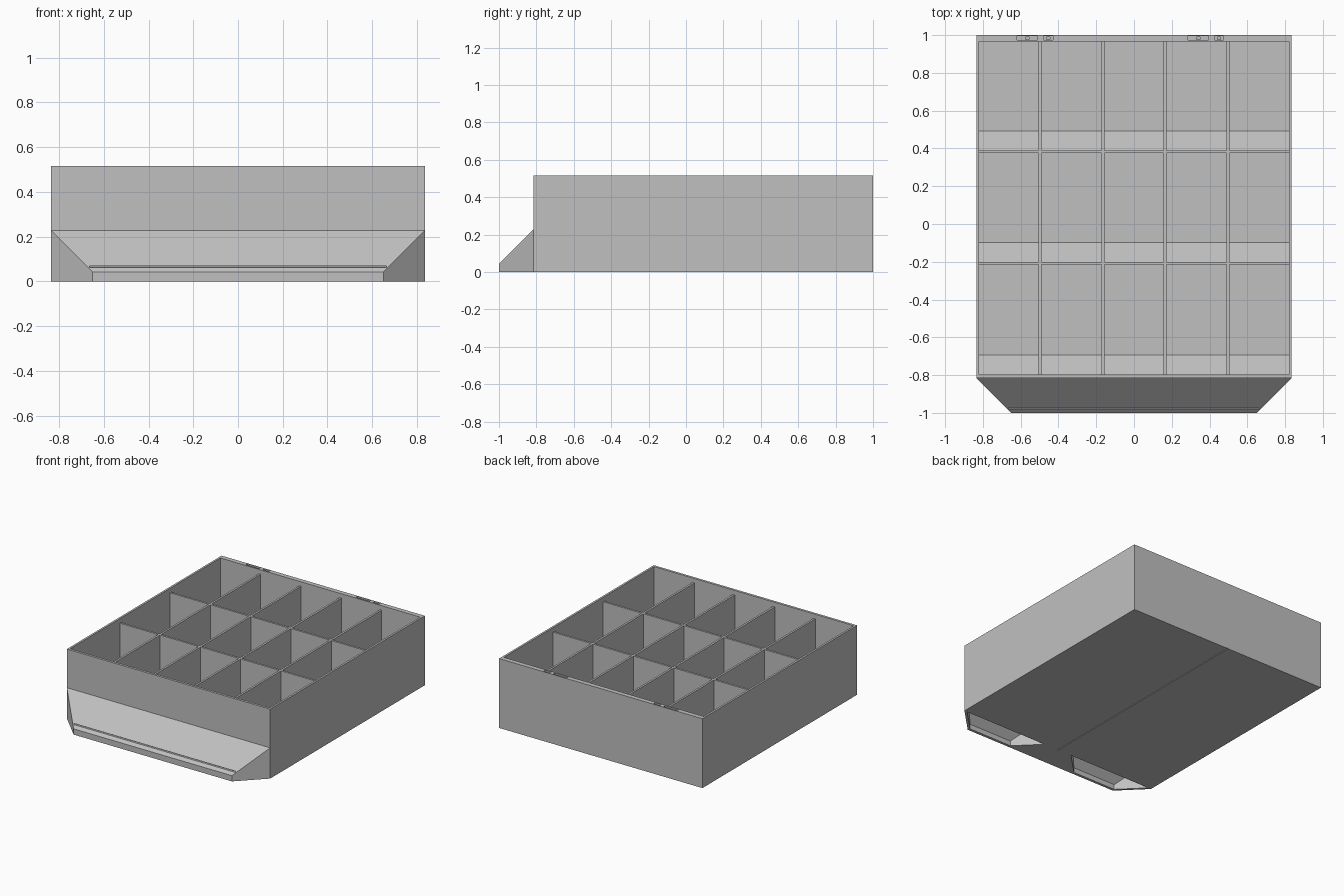
import bpy, bmesh

if "Cube" in bpy.data.objects:
    bpy.data.objects.remove(bpy.data.objects["Cube"])

grey = bpy.data.materials.new("plain grey")
grey.diffuse_color = (0.53, 0.53, 0.53, 1)
grey.use_nodes = True
grey.node_tree.nodes["Principled BSDF"].inputs["Base Color"].default_value = grey.diffuse_color


def make(name, bm):
    bmesh.ops.recalc_face_normals(bm, faces=bm.faces)
    me = bpy.data.meshes.new(name)
    bm.to_mesh(me)
    bm.free()
    me.materials.append(grey)
    ob = bpy.data.objects.new(name, me)
    bpy.context.collection.objects.link(ob)
    return ob


def loft(bm, a, b):
    """Closed solid between two loops with the same number of points."""
    va = [bm.verts.new(p) for p in a]
    vb = [bm.verts.new(p) for p in b]
    n = len(va)
    bm.faces.new(va)
    bm.faces.new(vb[::-1])
    for i in range(n):
        j = (i + 1) % n
        bm.faces.new((va[i], vb[i], vb[j], va[j]))


def prism(bm, x0, x1, profile):
    """Extrude a (y, z) profile along x."""
    loft(bm, [(x0, y, z) for y, z in profile], [(x1, y, z) for y, z in profile])


def box(bm, x0, x1, y0, y1, z0, z1):
    prism(bm, x0, x1, [(y0, z0), (y1, z0), (y1, z1), (y0, z1)])


def wedge(bm, root, front, y_root, y_front, z0, z_root, z_front):
    """Tapered wedge: tall and wide at the root, low and narrow at the front."""
    def rect(xs, y, z1):
        return [(xs[0], y, z0), (xs[1], y, z0), (xs[1], y, z1), (xs[0], y, z1)]
    loft(bm, rect(root, y_root, z_root), rect(front, y_front, z_front))


def cut(target, bm):
    cutter = make("cutter", bm)
    cutter.hide_render = True
    mod = target.modifiers.new("cut", 'BOOLEAN')
    mod.operation = 'DIFFERENCE'
    mod.solver = 'EXACT'
    mod.object = cutter
    bpy.context.view_layer.objects.active = target
    bpy.ops.object.modifier_apply(modifier=mod.name)
    bpy.data.objects.remove(cutter)


# Tray body
W, TOP, FLOOR, DIV = 0.835, 0.515, 0.02, 0.482
bm = bmesh.new()
box(bm, -W, W, -0.815, 1.0, 0, TOP)
tray = make("tray_body", bm)

# Open space above the dividers
bm = bmesh.new()
box(bm, -0.82, 0.82, -0.797, 0.965, DIV, TOP + 0.1)
cut(tray, bm)

# Fifteen compartments, each with a 45 degree ramp at its front
T = 0.0075
x_edges = [-0.82 - T, -0.497, -0.165, 0.165, 0.497, 0.82 + T]
y_cells = [(-0.797, -0.215), (-0.2, 0.375), (0.39, 0.965)]
R = 0.103
bm = bmesh.new()
for xa, xb in zip(x_edges, x_edges[1:]):
    for y0, y1 in y_cells:
        prism(bm, xa + T, xb - T, [(y0, FLOOR + R), (y0 + R, FLOOR), (y1, FLOOR),
                                   (y1, DIV + 0.01), (y0, DIV + 0.01)])
cut(tray, bm)

# Shallow pockets in the back rim
pockets = [(-0.62, -0.51), (-0.48, -0.43), (0.285, 0.395), (0.425, 0.475)]
bm = bmesh.new()
for a, b in pockets:
    box(bm, a, b, 0.975, 0.994, TOP - 0.012, TOP + 0.05)
cut(tray, bm)

# Small deep holes inside the pockets
bm = bmesh.new()
for a, b in pockets:
    m = (a + b) / 2
    box(bm, m - 0.009, m + 0.009, 0.978, 0.991, TOP - 0.2, TOP + 0.05)
cut(tray, bm)

# Fine groove along the middle of the underside
bm = bmesh.new()
box(bm, -0.004, 0.004, -0.9, 1.1, -0.02, 0.004)
cut(tray, bm)

# Sloped pull handle on the front
bm = bmesh.new()
wedge(bm, (-W, W), (-0.65, 0.65), -0.815, -1.0, 0, 0.228, 0.043)
handle = make("front_handle", bm)

# Two finger hollows under the handle, with a rib between them
bm = bmesh.new()
wedge(bm, (0.105, 0.825), (0.285, 0.645), -0.80, -0.98, -0.02, 0.217, 0.037)
wedge(bm, (-0.825, -0.105), (-0.645, -0.285), -0.80, -0.98, -0.02, 0.217, 0.037)
cut(handle, bm)

# Narrow label slot across the slope
bm = bmesh.new()
box(bm, -0.664, 0.664, -1.05, -0.964, 0.063, 0.069)
cut(handle, bm)
